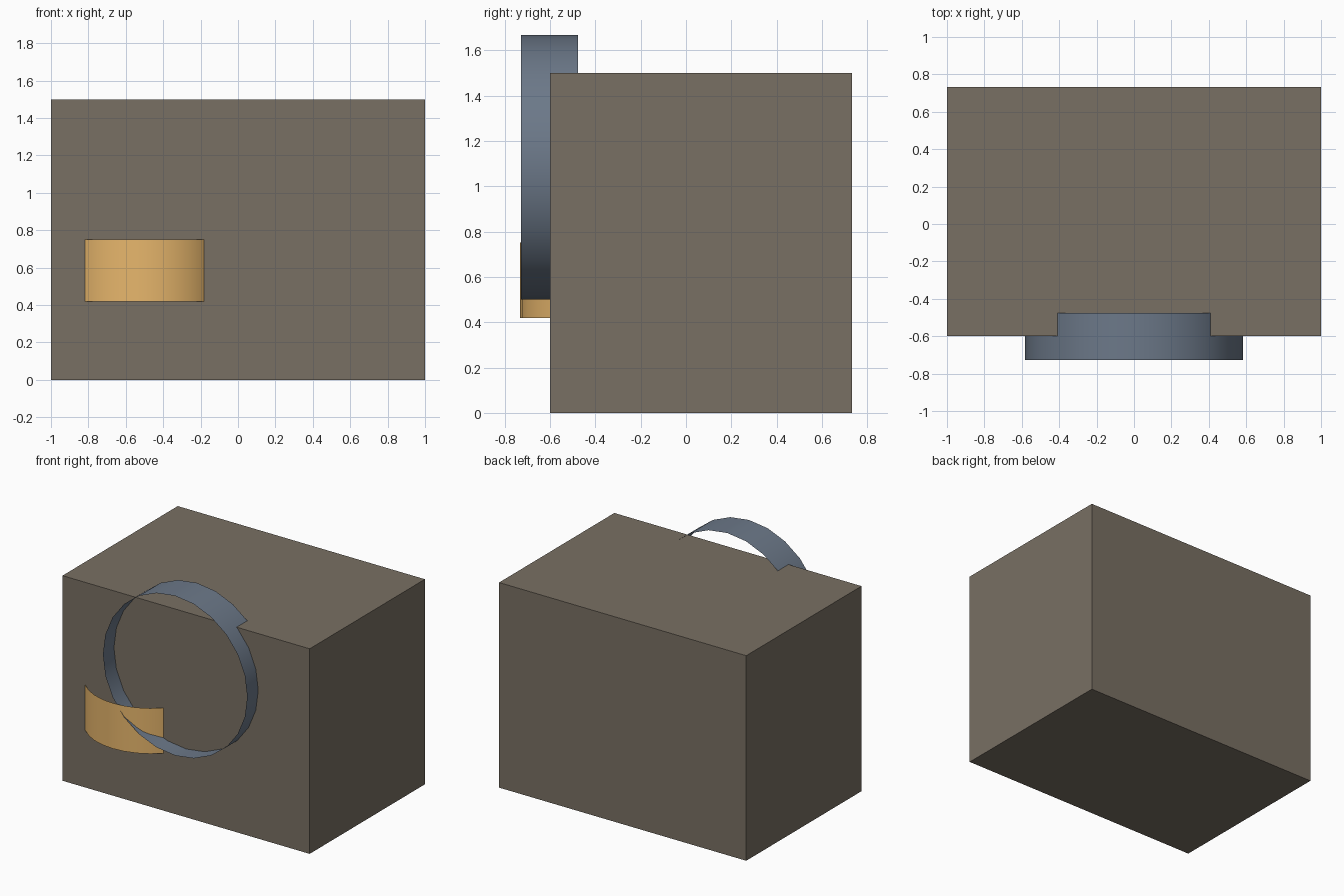
import bpy
import math

if "Cube" in bpy.data.objects:
    bpy.data.objects.remove(bpy.data.objects["Cube"])


def colour(obj, rgb):
    mat = bpy.data.materials.new(obj.name + "_colour")
    mat.diffuse_color = (*rgb, 1)
    mat.use_nodes = True
    mat.node_tree.nodes["Principled BSDF"].inputs["Base Color"].default_value = mat.diffuse_color
    obj.data.materials.append(mat)


def hoop(name, sides, radius, width, location, rotation, rgb):
    # Thin open band made from an uncapped cylinder
    bpy.ops.mesh.primitive_cylinder_add(vertices=sides, radius=radius, depth=width,
                                        end_fill_type='NOTHING',
                                        location=location, rotation=rotation)
    obj = bpy.context.object
    obj.name = name
    bpy.ops.object.shade_smooth_by_angle(angle=math.radians(30))
    colour(obj, rgb)
    return obj


# Main box
bpy.ops.mesh.primitive_cube_add(size=1, location=(0, 0.066, 0.75))
box = bpy.context.object
box.name = "box_body"
box.scale = (2, 1.332, 1.5)
bpy.ops.object.transform_apply(location=False, rotation=False, scale=True)
colour(box, (0.19, 0.16, 0.125))

# Upright ring, half sunk into the front face
hoop("front_ring", 24, 0.584, 0.25, (0, -0.602, 1.084),
     (math.pi / 2, 0, 0), (0.15, 0.19, 0.25))

# Curved band bulging out of the front face, mostly inside the box
hoop("curved_band", 32, 0.447, 0.333, (-0.5, -0.285, 0.585),
     (0, 0, 0), (0.8, 0.47, 0.15))
